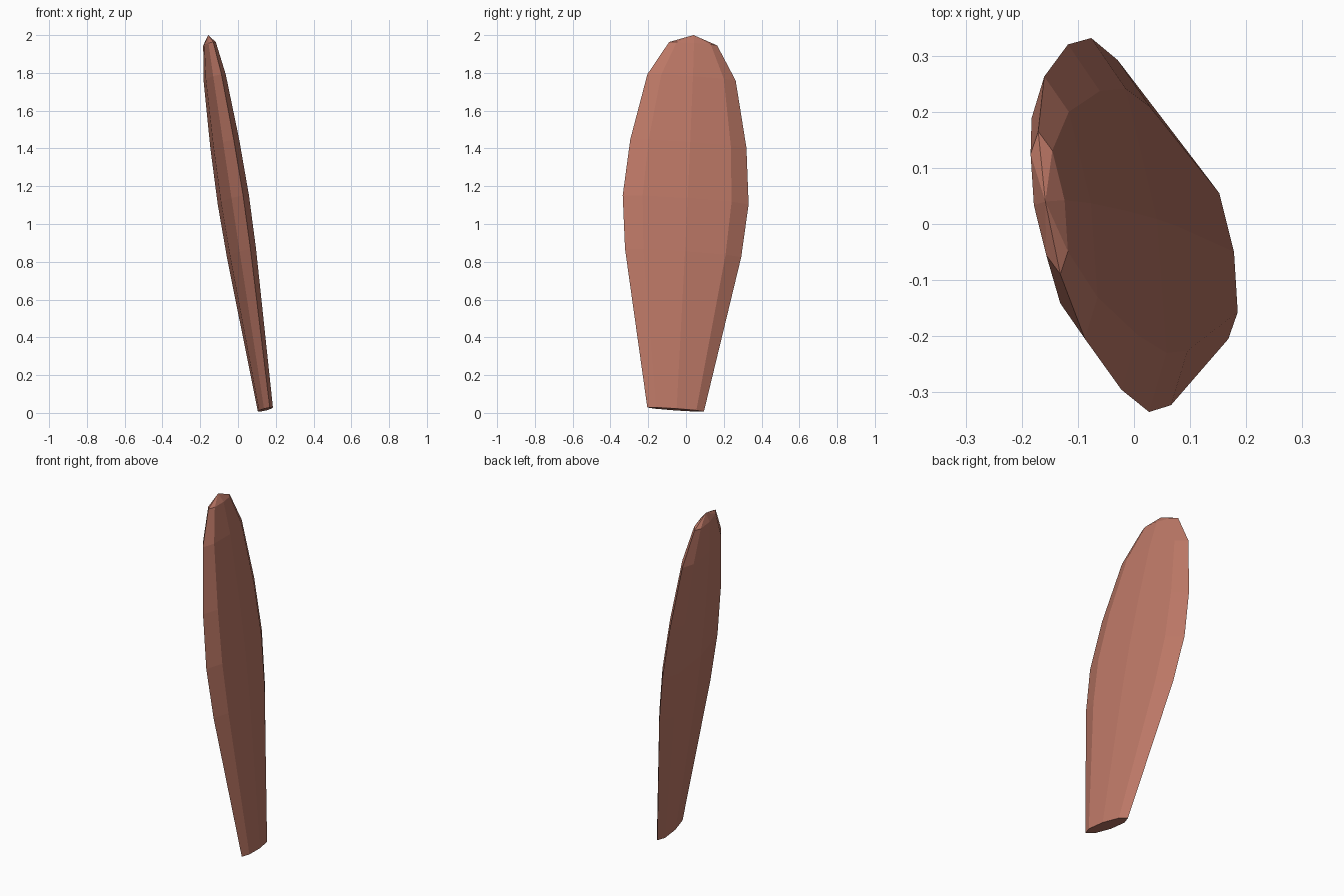
import bpy, bmesh, math
from mathutils import Vector

if "Cube" in bpy.data.objects:
    bpy.data.objects.remove(bpy.data.objects["Cube"])

# Single flat colour
clay = bpy.data.materials.new("clay_brown")
clay.diffuse_color = (0.5, 0.185, 0.132, 1)
clay.use_nodes = True
clay.node_tree.nodes["Principled BSDF"].inputs["Base Color"].default_value = clay.diffuse_color

# Leaning frame of the blade: root, tip, width and thickness directions
root = Vector((0.145, -0.055, 0.018))
tip = Vector((-0.158, 0.04, 2.0))
axis = (tip - root).normalized()
across = Vector((-0.165, 1, 0))
across = (across - axis * across.dot(axis)).normalized()
normal = across.cross(axis).normalized()

# Sections: position along the blade, half width, half thickness
sections = [(0.0, 0.152, 0.034), (0.418, 0.312, 0.063), (0.56, 0.338, 0.067),
            (0.71, 0.312, 0.062), (0.887, 0.237, 0.048), (0.977, 0.129, 0.028)]
SIDES = 8

bm = bmesh.new()
rings = []
for s, w, t in sections:
    centre = root.lerp(tip, s)
    rings.append([bm.verts.new(centre + across * (w * math.cos(a)) + normal * (t * math.sin(a)))
                  for a in (2 * math.pi * i / SIDES for i in range(SIDES))])

# Skin between the sections
for low, high in zip(rings, rings[1:]):
    for i in range(SIDES):
        j = (i + 1) % SIDES
        bm.faces.new((low[i], low[j], high[j], high[i]))

# Flat root cap and pointed tip
bm.faces.new(rings[0])
point = bm.verts.new(tip)
for i in range(SIDES):
    bm.faces.new((rings[-1][i], rings[-1][(i + 1) % SIDES], point))
bmesh.ops.recalc_face_normals(bm, faces=bm.faces)

mesh = bpy.data.meshes.new("blade")
bm.to_mesh(mesh)
bm.free()
mesh.materials.append(clay)
bpy.context.collection.objects.link(bpy.data.objects.new("blade", mesh))
